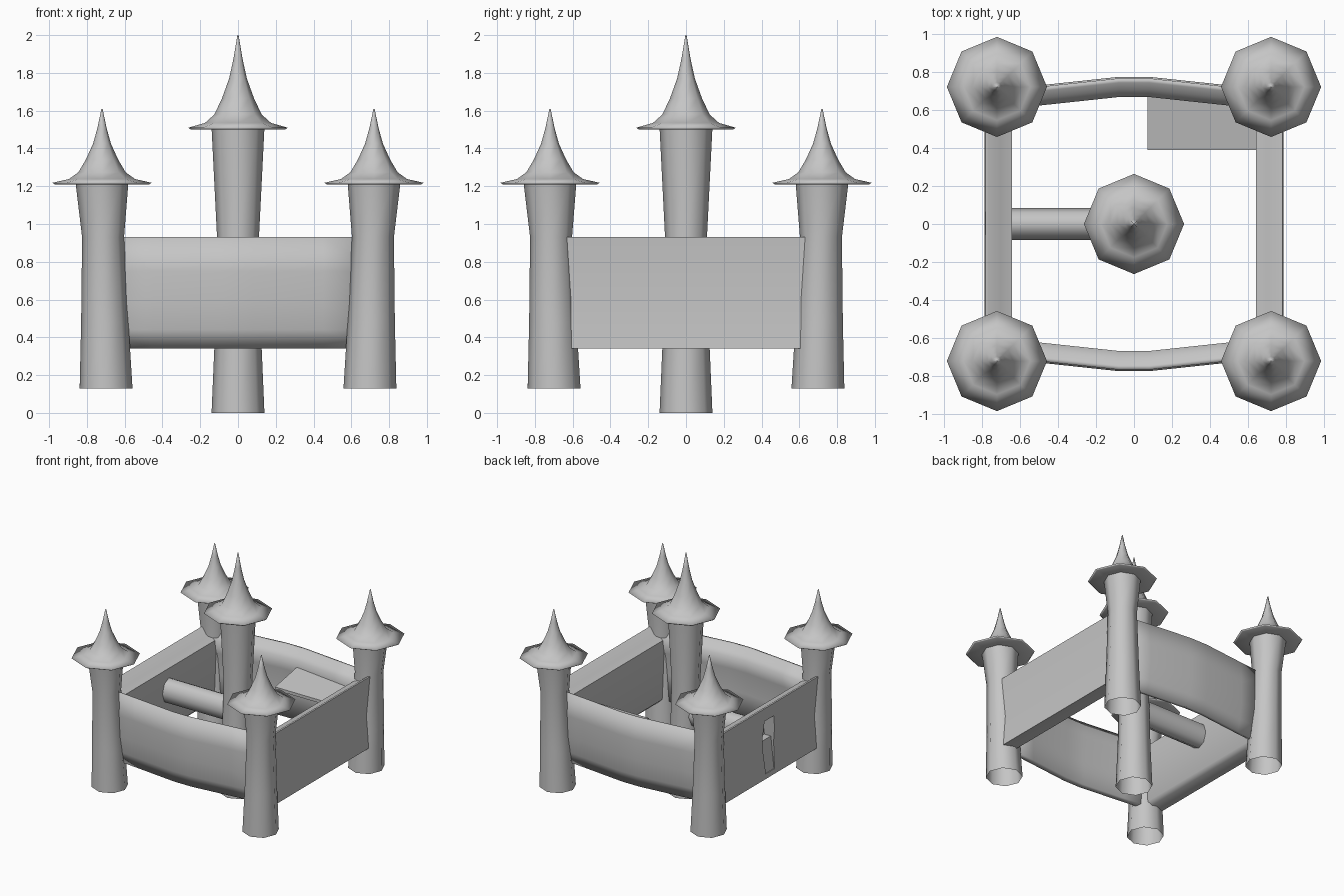
import bpy
import bmesh
import math

if "Cube" in bpy.data.objects:
    bpy.data.objects.remove(bpy.data.objects["Cube"], do_unlink=True)

stone = bpy.data.materials.new("grey_stone")
stone.use_nodes = True
GREY = (0.56, 0.56, 0.56, 1)
stone.diffuse_color = GREY
stone.node_tree.nodes["Principled BSDF"].inputs["Base Color"].default_value = GREY


def loft(name, rings, smooth=None, caps=True):
    """Skin closed rings of points; smooth is the shading angle in degrees."""
    bm = bmesh.new()
    loops = [[bm.verts.new(p) for p in ring] for ring in rings]
    n = len(loops[0])
    for a, b in zip(loops, loops[1:]):
        for i in range(n):
            j = (i + 1) % n
            bm.faces.new((a[i], a[j], b[j], b[i]))
    if caps:
        bm.faces.new(loops[0])
        bm.faces.new(loops[-1])
    bmesh.ops.recalc_face_normals(bm, faces=bm.faces)
    mesh = bpy.data.meshes.new(name)
    bm.to_mesh(mesh)
    bm.free()
    mesh.materials.append(stone)
    obj = bpy.data.objects.new(name, mesh)
    bpy.context.collection.objects.link(obj)
    if smooth:
        bpy.ops.object.select_all(action="DESELECT")
        obj.select_set(True)
        bpy.context.view_layer.objects.active = obj
        bpy.ops.object.shade_smooth_by_angle(angle=math.radians(smooth))
    return obj


def octagon(x, y, z, r):
    return [(x + r * math.cos(math.tau * i / 8), y + r * math.sin(math.tau * i / 8), z)
            for i in range(8)]


# Towers: open flared shafts leaning slightly outward, and witch-hat roofs
def tower(name, x, y, base, eave, roof_height):
    shaft = [(0.14, base), (0.125, base + 0.35), (0.111, 0.93), (0.14, eave + 0.01)]
    rings = []
    for r, z in shaft:
        lean = 1 - 0.03 * (eave - z) / (eave - base)
        rings.append(octagon(x * lean, y * lean, z, r))
    loft(name + "_shaft", rings, 60, caps=False)
    roof = [(0.12, 0.0), (0.25, 0.0), (0.263, 0.02), (0.175, 0.07), (0.125, 0.16),
            (0.085, 0.33), (0.047, 0.54), (0.024, 0.75), (0.003, 1.0)]
    loft(name + "_roof", [octagon(x, y, eave + t * roof_height, r) for r, t in roof], 180)


for side, x in (("left", 0.72), ("right", -0.72)):
    for end, y in (("front", -0.72), ("back", 0.72)):
        tower(f"{end}_{side}_tower", x, y, 0.13, 1.21, 0.4)
tower("keep", 0, 0, 0, 1.5, 0.5)

# Bowed front and back walls: outer rim, inner ledge, foot rounded under
section = [(0.765, 0.93), (0.773, 0.75), (0.772, 0.58), (0.757, 0.44), (0.728, 0.34),
           (0.69, 0.35), (0.69, 0.57), (0.685, 0.75), (0.667, 0.86), (0.705, 0.88),
           (0.742, 0.93)]
stations = [-0.72, -0.45, -0.08, 0.08, 0.45, 0.72]
for name, sign in (("front_wall", -1), ("back_wall", 1)):
    rings = [[(x, sign * (y - 0.045 * max(0, abs(x) - 0.08) / 0.42), z)
              for y, z in section] for x in stations]
    loft(name, rings, 180)

# Straight side walls, slightly hollow outside, with the same rim and ledge
side_section = [(0.67, 0.34), (0.785, 0.34), (0.762, 0.6), (0.78, 0.93),
                (0.765, 0.93), (0.70, 0.88), (0.64, 0.86), (0.64, 0.37)]
side_walls = {}
for name, sign in (("left_wall", 1), ("right_wall", -1)):
    rings = [[(sign * x, y, z) for x, z in side_section] for y in (-0.71, 0.71)]
    side_walls[name] = loft(name, rings, 60)

# Tapered window with a long sloping sill in the right wall
recess = [(-0.85, 0.38), (-0.775, 0.38), (-0.73, 0.63), (-0.67, 0.63),
          (-0.67, 0.82), (-0.85, 0.82)]
rings = [[(x, y * (1 - 1.3 * abs(z - 0.62)), z) for x, z in recess] for y in (-0.08, 0.09)]
cutter = loft("window_cutter", rings)
cutter.hide_render = True
cutter.hide_viewport = True
cut = side_walls["right_wall"].modifiers.new("window", "BOOLEAN")
cut.operation = "DIFFERENCE"
cut.solver = "EXACT"
cut.object = cutter

# Oval bridge from the keep to the right wall
loft("bridge", [[(x, 0.084 * math.cos(math.tau * i / 8), 0.675 + 0.105 * math.sin(math.tau * i / 8))
                 for i in range(8)] for x in (-0.66, -0.05)], 60)

# Thin sloping platform in the back left corner
platform = [(0.39, 0.72), (0.39, 0.745), (0.68, 0.8), (0.68, 0.775)]
loft("platform", [[(x, y, z) for y, z in platform] for x in (0.07, 0.68)])
